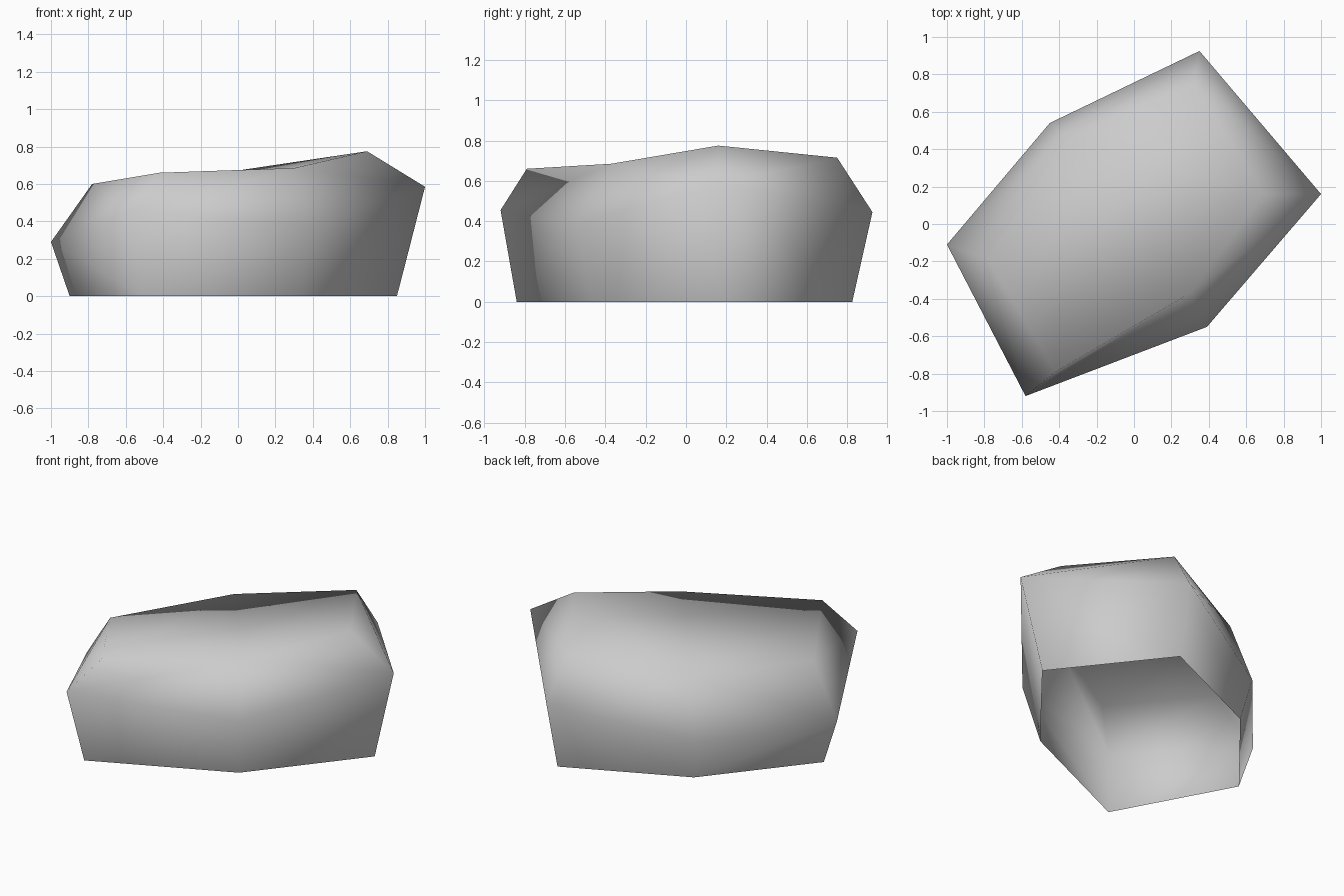
import bpy
import bmesh
from mathutils import Vector

cube = bpy.data.objects.get("Cube")
if cube:
    bpy.data.objects.remove(cube, do_unlink=True)

# Plain grey stone
stone = bpy.data.materials.new("stone_grey")
stone.use_nodes = True
grey = (0.6, 0.6, 0.6, 1)
stone.diffuse_color = grey
stone.node_tree.nodes["Principled BSDF"].inputs["Base Color"].default_value = grey

# Three six-sided rings: open foot, widest girdle, top rim
foot = [(-.9, -.12, 0), (-.51, -.84, 0), (.33, -.46, 0),
        (.85, .18, 0), (.34, .825, 0), (-.4, .49, 0)]
girdle = [(-1, -.11, .29), (-.58, -.92, .455), (.39, -.55, .38),
          (1, .16, .585), (.35, .925, .445), (-.45, .54, .26)]
rim = [(-.78, -.19, .6), (-.42, -.79, .66), (.3, -.37, .685),
       (.69, .16, .775), (.32, .75, .715), (-.35, .46, .62)]

bm = bmesh.new()
rings = [[bm.verts.new(p) for p in ring] for ring in (foot, girdle, rim)]
centre = Vector((0, 0, .35))


def bulging_quad(a, b, c, d):
    """Split a quad along the diagonal that bulges outward."""
    if ((a.co + c.co) / 2 - centre).length > ((b.co + d.co) / 2 - centre).length:
        tris = (a, b, c), (a, c, d)
    else:
        tris = (a, b, d), (b, c, d)
    for tri in tris:
        bm.faces.new(tri)


# Side walls
for low, high in zip(rings, rings[1:]):
    for i in range(6):
        j = (i + 1) % 6
        bulging_quad(low[i], low[j], high[j], high[i])

# Top, fanned from the back right corner
top = rings[2]
for i in range(4):
    bm.faces.new((top[5], top[i], top[i + 1]))

bmesh.ops.recalc_face_normals(bm, faces=bm.faces)
for face in bm.faces:
    face.smooth = True

mesh = bpy.data.meshes.new("rock")
bm.to_mesh(mesh)
bm.free()
mesh.materials.append(stone)
rock = bpy.data.objects.new("rock", mesh)
bpy.context.collection.objects.link(rock)
